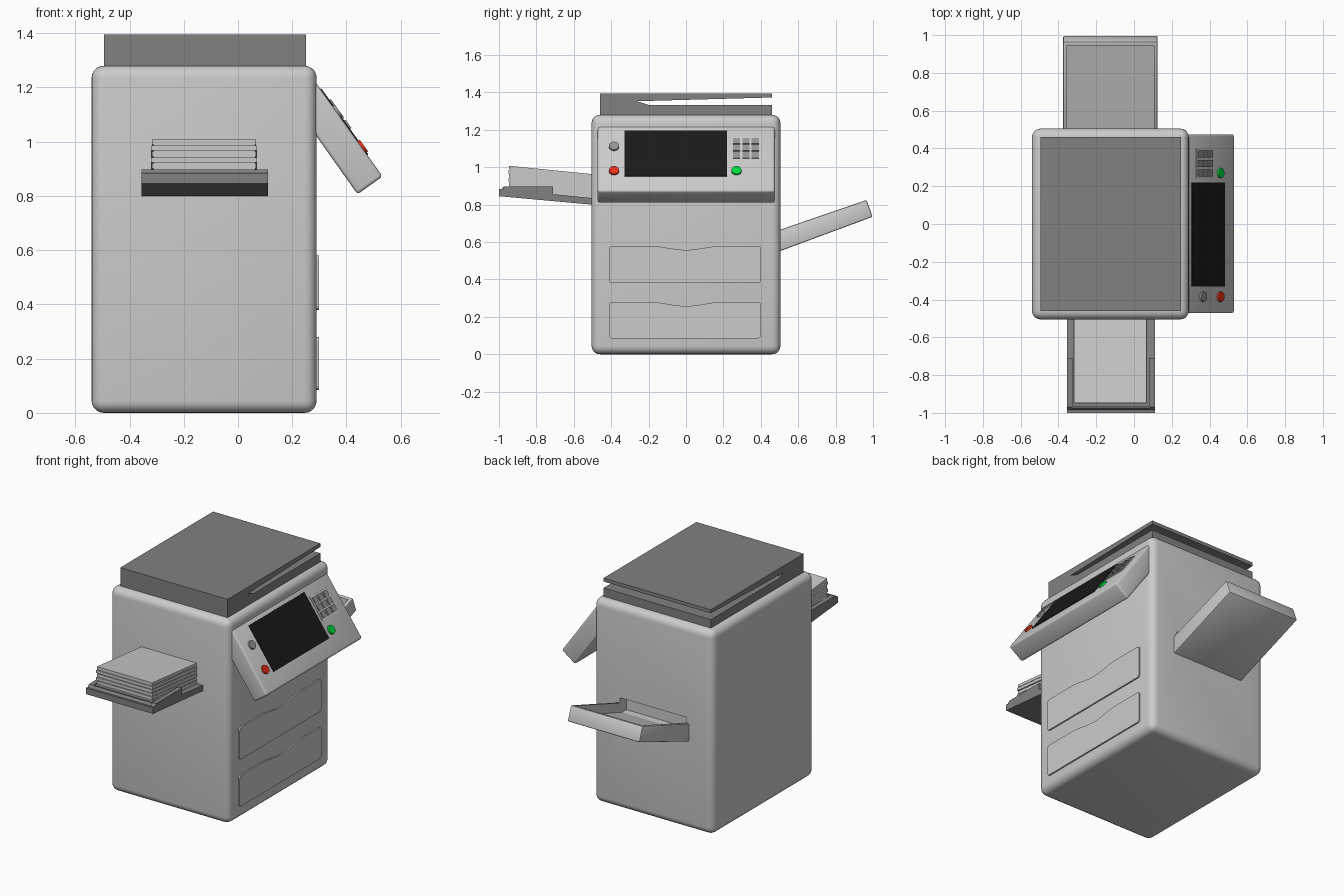
import bpy, bmesh, math
from mathutils import Matrix, Vector

if "Cube" in bpy.data.objects:
    bpy.data.objects.remove(bpy.data.objects["Cube"])


def mat(name, rgb):
    m = bpy.data.materials.new(name)
    m.diffuse_color = (*rgb, 1)
    m.use_nodes = True
    m.node_tree.nodes["Principled BSDF"].inputs["Base Color"].default_value = m.diffuse_color
    return m


DARK = mat("dark_grey", (0.22, 0.22, 0.22))
BLACK = mat("black", (0.01, 0.01, 0.01))
RED = mat("red", (0.8, 0.03, 0.01))
GREEN = mat("green", (0.0, 0.7, 0.05))
MID = mat("mid_grey", (0.3, 0.3, 0.3))


def finish(name, bm, material=None):
    bmesh.ops.recalc_face_normals(bm, faces=bm.faces)
    me = bpy.data.meshes.new(name)
    bm.to_mesh(me)
    bm.free()
    ob = bpy.data.objects.new(name, me)
    bpy.context.collection.objects.link(ob)
    if material:
        me.materials.append(material)
    return ob


def prism(name, pts, lo, hi, axis="x", material=None):
    """Extrude a profile: (y, z) points along x, or (x, z) points along y."""
    bm = bmesh.new()
    put = (lambda a, b: (lo, a, b)) if axis == "x" else (lambda a, b: (a, lo, b))
    face = bm.faces.new([bm.verts.new(put(*p)) for p in pts])
    ext = bmesh.ops.extrude_face_region(bm, geom=[face])
    step = Vector((hi - lo, 0, 0) if axis == "x" else (0, hi - lo, 0))
    bmesh.ops.translate(bm, vec=step, verts=[v for v in ext["geom"] if isinstance(v, bmesh.types.BMVert)])
    return finish(name, bm, material)


def box(name, lo, hi, material=None):
    return prism(name, [(lo[1], lo[2]), (hi[1], lo[2]), (hi[1], hi[2]), (lo[1], hi[2])],
                 lo[0], hi[0], "x", material)


def apply(ob, kind, **props):
    m = ob.modifiers.new(kind.title(), kind)
    for k, v in props.items():
        setattr(m, k, v)
    bpy.context.view_layer.objects.active = ob
    bpy.ops.object.modifier_apply(modifier=m.name)


def cut(ob, cutter):
    cutter.hide_render = True
    apply(ob, "BOOLEAN", object=cutter, operation="DIFFERENCE", solver="EXACT")
    bpy.data.objects.remove(cutter)


def smooth(ob):
    bpy.ops.object.select_all(action="DESELECT")
    ob.select_set(True)
    bpy.context.view_layer.objects.active = ob
    bpy.ops.object.shade_smooth_by_angle(angle=math.radians(30))


# Rounded cabinet with the output slot at the back
body = box("body", (-0.54, -0.505, 0), (0.29, 0.505, 1.28))
apply(body, "BEVEL", width=0.045, segments=5)
cut(body, box("slot_cutter", (-0.355, 0.44, 0.60), (0.105, 0.6, 0.70)))
smooth(body)

# Scanner base and lid, slightly open toward the back
prism("scanner_lid", [(-0.46, 1.27), (0.46, 1.27), (0.46, 1.333), (-0.2, 1.333), (-0.26, 1.353),
                      (0.46, 1.373), (0.46, 1.395), (-0.46, 1.395)], -0.495, 0.25, "x", DARK)

# Drawer fronts with a dipped upper edge
for name, z0, z1 in (("lower_drawer", 0.085, 0.28), ("upper_drawer", 0.38, 0.58)):
    r, a, b = 0.015, -0.41, 0.40
    pts = []
    for cy, cz, start in ((a + r, z0 + r, 180), (b - r, z0 + r, 270), (b - r, z1 - r, 0)):
        for i in range(4):
            t = math.radians(start + 30 * i)
            pts.append((cy + r * math.cos(t), cz + r * math.sin(t)))
    for i in range(17):
        y = 0.2 - 0.4 * i / 16
        pts.append((y, z1 - 0.011 * (1 + math.cos(math.pi * y / 0.2))))
    for i in range(4):
        t = math.radians(90 + 30 * i)
        pts.append((a + r + r * math.cos(t), z1 - r + r * math.sin(t)))
    prism(name, pts, 0.28, 0.299)

# Sloped control panel
panel = prism("control_panel", [(0.275, 1.235), (0.533, 0.872), (0.441, 0.806), (0.275, 1.04)],
              -0.472, 0.475, "y")
apply(panel, "BEVEL", width=0.012, segments=3)
smooth(panel)

TILT = math.atan2(0.815, 0.579)


def on_panel(y, z):
    """Frame on the panel face: local x runs down the slope, z points outward."""
    t = (1.235 - z) / 0.363
    return Matrix.Translation((0.275 + 0.258 * t, y, z)) @ Matrix.Rotation(TILT, 4, "Y")


def panel_block(name, y, z, down, wide, high, material=None):
    bm = bmesh.new()
    bmesh.ops.create_cube(bm, size=1, matrix=on_panel(y, z) @ Matrix.Diagonal((down, wide, high * 2, 1)))
    return finish(name, bm, material)


panel_block("screen", -0.055, 1.0725, 0.30, 0.55, 0.004, BLACK)
panel_block("keypad_plate", 0.32, 1.098, 0.155, 0.16, 0.004)
for row in range(3):
    for col in range(3):
        panel_block(f"key_{row}_{col}", 0.27 + 0.05 * col, 1.06 + 0.038 * row, 0.038, 0.038, 0.010, MID)
for name, y, z, m in (("grey_button", -0.385, 1.11, MID), ("stop_button", -0.385, 0.98, RED),
                      ("start_button", 0.27, 0.98, GREEN)):
    bm = bmesh.new()
    bmesh.ops.create_cone(bm, cap_ends=True, segments=32, radius1=0.029, radius2=0.026, depth=0.02,
                          matrix=on_panel(y, z))
    smooth(finish(name, bm, m))

# Front paper tray with side guides and an end lip
prism("paper_tray", [(-1.0, 0.845), (-0.48, 0.798), (-0.48, 0.833), (-1.0, 0.884)], -0.355, 0.11, "x", DARK)
for name, x in (("left_guide", -0.355), ("right_guide", 0.08)):
    prism(name, [(-0.995, 0.87), (-0.71, 0.84), (-0.71, 0.897), (-0.97, 0.897)], x, x + 0.03, "x", DARK)
prism("tray_lip", [(-0.995, 0.87), (-0.965, 0.87), (-0.965, 0.897), (-0.975, 0.897)], -0.33, 0.085, "x", DARK)


# Stack of paper, thick layers around a recessed core
def sheet(name, base, thick, inset):
    y0, y1 = -0.95 + inset, -0.49
    z = lambda y: base - 0.1 * (y + 0.95)
    prism(name, [(y0, z(y0)), (y1, z(y1)), (y1, z(y1) + thick), (y0, z(y0) + thick)],
          -0.32 + inset, 0.07 - inset)


sheet("paper_core", 0.875, 0.125, 0.008)
for i in range(6):
    sheet(f"paper_{i}", 0.879 + 0.0222 * i, 0.018, 0.003 * (i % 2))

# Hollow output tray rising toward the back
out = prism("output_tray", [(0.48, 0.543), (0.998, 0.735), (0.965, 0.825), (0.48, 0.658)], -0.375, 0.125)
apply(out, "BEVEL", width=0.008, segments=2)
cut(out, prism("tray_cutter", [(0.44, 0.585), (0.945, 0.757), (0.945, 0.95), (0.44, 0.95)], -0.355, 0.105))
smooth(out)
